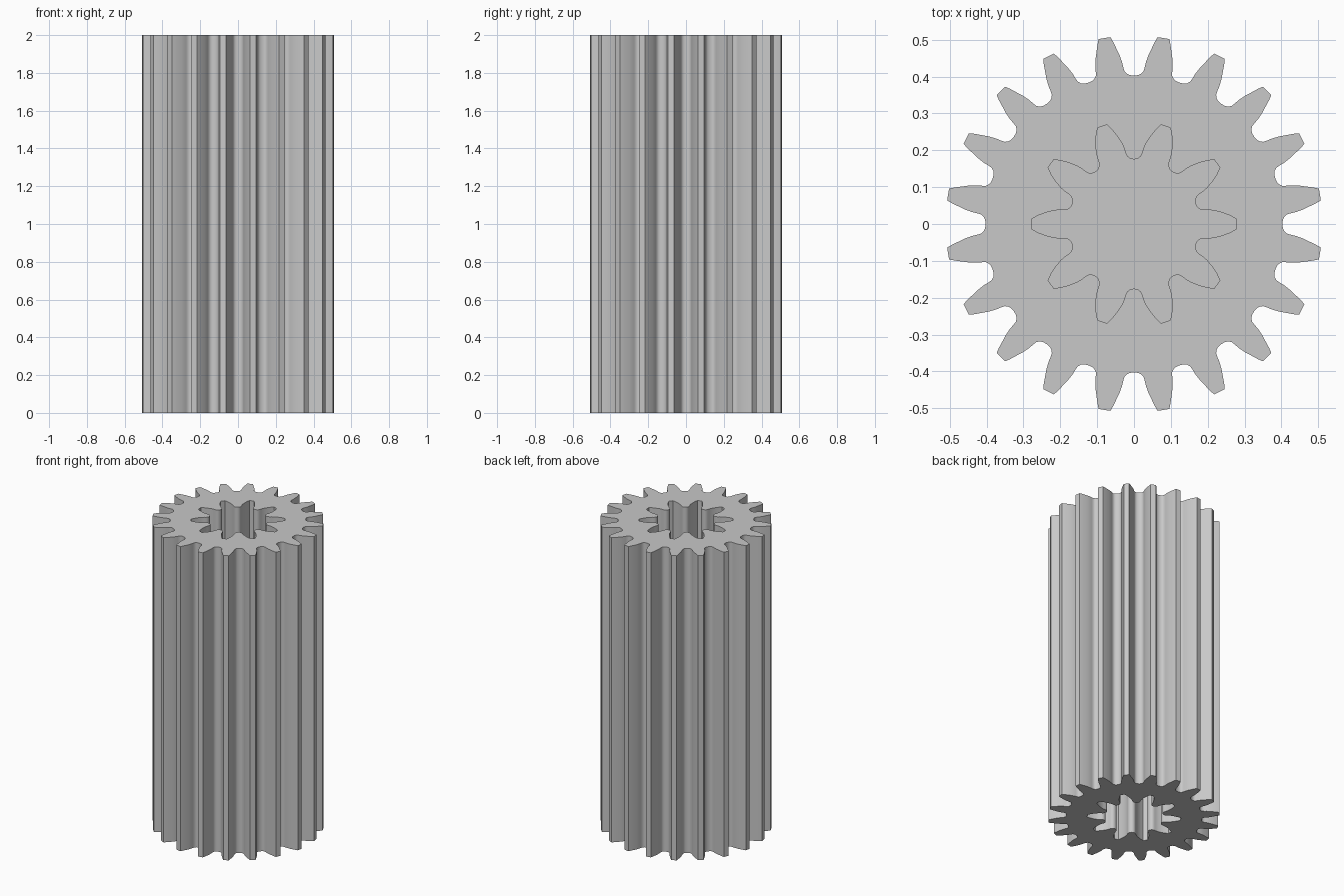
import bpy, bmesh, math

cube = bpy.data.objects.get("Cube")
if cube:
    bpy.data.objects.remove(cube, do_unlink=True)

HEIGHT = 2.0
WEB_LOW, WEB_HIGH = 0.9, 1.1

# Half tooth outlines: (radius, degrees from the tooth centre), tip to root
OUTER_HALF = [(0.511, 1.8), (0.497, 2.5), (0.48, 3.2), (0.46, 4.1), (0.44, 4.8),
              (0.428, 5.05), (0.416, 5.4), (0.408, 6.3), (0.404, 7.5), (0.403, 9.0)]
BORE_HALF = [(0.279, 2.7), (0.262, 5.0), (0.24, 7.5), (0.22, 9.6), (0.205, 10.7),
             (0.193, 11.2), (0.184, 12.3), (0.178, 14.5), (0.175, 18.0)]


def gear_outline(half, teeth, first_angle):
    """Mirror the half tooth and repeat it around the axis."""
    tooth = [(r, -a) for r, a in reversed(half)] + half[:-1]
    points = []
    for i in range(teeth):
        centre = first_angle + i * 360 / teeth
        for r, a in tooth:
            t = math.radians(centre + a)
            points.append((r * math.cos(t), r * math.sin(t)))
    return points


def add_ring(bm, outline, z):
    return [bm.verts.new((x, y, z)) for x, y in outline]


def add_walls(bm, low, high):
    n = len(low)
    for i in range(n):
        j = (i + 1) % n
        bm.faces.new((low[i], low[j], high[j], high[i]))


def ring_edges(bm, ring):
    return [bm.edges.get((v, ring[i - 1])) for i, v in enumerate(ring)]


outer = gear_outline(OUTER_HALF, 20, 9)
bore = gear_outline(BORE_HALF, 10, 0)
bm = bmesh.new()

# Outer toothed wall
outer_low, outer_high = add_ring(bm, outer, 0), add_ring(bm, outer, HEIGHT)
add_walls(bm, outer_low, outer_high)

# Splined sockets from each end, closed by a web in the middle
for end_z, web_z, outer_ring in ((0, WEB_LOW, outer_low), (HEIGHT, WEB_HIGH, outer_high)):
    mouth, floor = add_ring(bm, bore, end_z), add_ring(bm, bore, web_z)
    add_walls(bm, mouth, floor)
    bm.faces.new(floor)
    # End face between the tooth outline and the socket mouth
    bmesh.ops.triangle_fill(bm, use_beauty=True, use_dissolve=False,
                            edges=ring_edges(bm, outer_ring) + ring_edges(bm, mouth))

bmesh.ops.recalc_face_normals(bm, faces=bm.faces[:])
mesh = bpy.data.meshes.new("pinion_gear")
bm.to_mesh(mesh)
bm.free()
gear = bpy.data.objects.new("pinion_gear", mesh)
bpy.context.collection.objects.link(gear)

# Plain grey metal
grey = bpy.data.materials.new("light_grey")
grey.use_nodes = True
colour = (0.58, 0.58, 0.58, 1)
grey.diffuse_color = colour
grey.node_tree.nodes["Principled BSDF"].inputs["Base Color"].default_value = colour
mesh.materials.append(grey)

# Smooth flanks, sharp tips and end faces
bpy.ops.object.select_all(action="DESELECT")
gear.select_set(True)
bpy.context.view_layer.objects.active = gear
bpy.ops.object.shade_smooth_by_angle(angle=math.radians(30))
